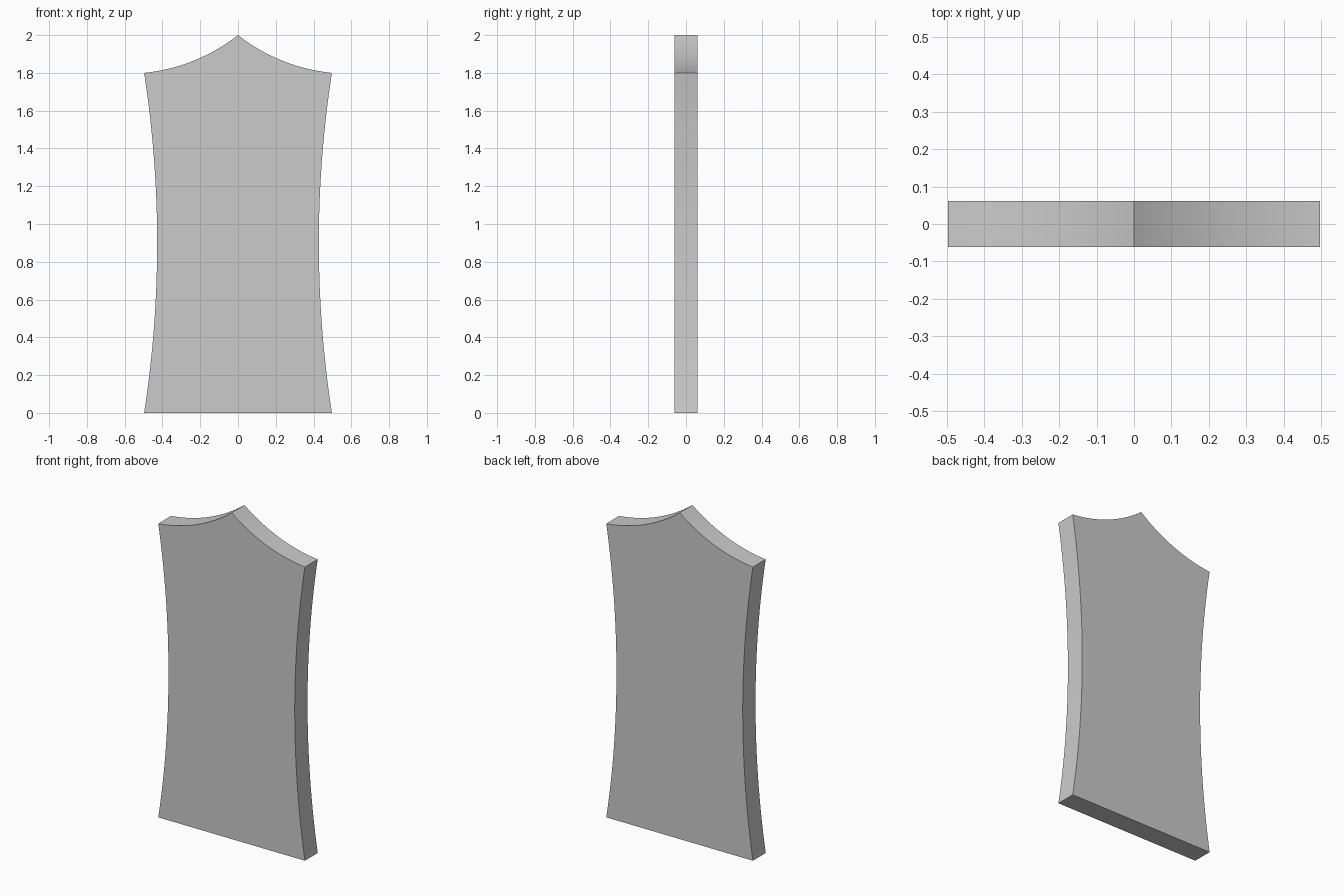
import bpy, bmesh
from math import asin, atan2, cos, sin, hypot

if "Cube" in bpy.data.objects:
    bpy.data.objects.remove(bpy.data.objects["Cube"])

HALF_W, SHOULDER, TOP, HALF_T = 0.497, 1.8, 2.0, 0.062


def arc(a, b, sag, n):
    """Circular arc from a to b bulging left of travel by sag; end point omitted."""
    dx, dz = b[0] - a[0], b[1] - a[1]
    c = hypot(dx, dz)
    r = (c * c / 4 + sag * sag) / (2 * sag)
    half, ang = asin(c / 2 / r), atan2(dz, dx)
    pts = []
    for i in range(n):
        t = -half + 2 * half * i / n
        u, v = c / 2 + r * sin(t), r * (cos(t) - cos(half))
        pts.append((a[0] + u * cos(ang) - v * sin(ang),
                    a[1] + u * sin(ang) + v * cos(ang)))
    return pts


# Right half of the outline: concave side, then concave shoulder up to the tip
right = arc((HALF_W, 0), (HALF_W, SHOULDER), 0.069, 32)
right += arc((HALF_W, SHOULDER), (0, TOP), 0.038, 20)
outline = right + [(0, TOP)] + [(-x, z) for x, z in reversed(right)]

# Slab: outline extruded through its thickness
bm = bmesh.new()
face = bm.faces.new([bm.verts.new((x, -HALF_T, z)) for x, z in outline])
ext = bmesh.ops.extrude_face_region(bm, geom=[face], use_keep_orig=True)
verts = [g for g in ext["geom"] if isinstance(g, bmesh.types.BMVert)]
bmesh.ops.translate(bm, verts=verts, vec=(0, 2 * HALF_T, 0))
bmesh.ops.recalc_face_normals(bm, faces=bm.faces)
mesh = bpy.data.meshes.new("headstone_slab")
bm.to_mesh(mesh)
bm.free()
slab = bpy.data.objects.new("headstone_slab", mesh)
bpy.context.collection.objects.link(slab)

# Smooth curved edges, sharp corners
bpy.context.view_layer.objects.active = slab
slab.select_set(True)
bpy.ops.object.shade_smooth_by_angle(angle=0.35)
